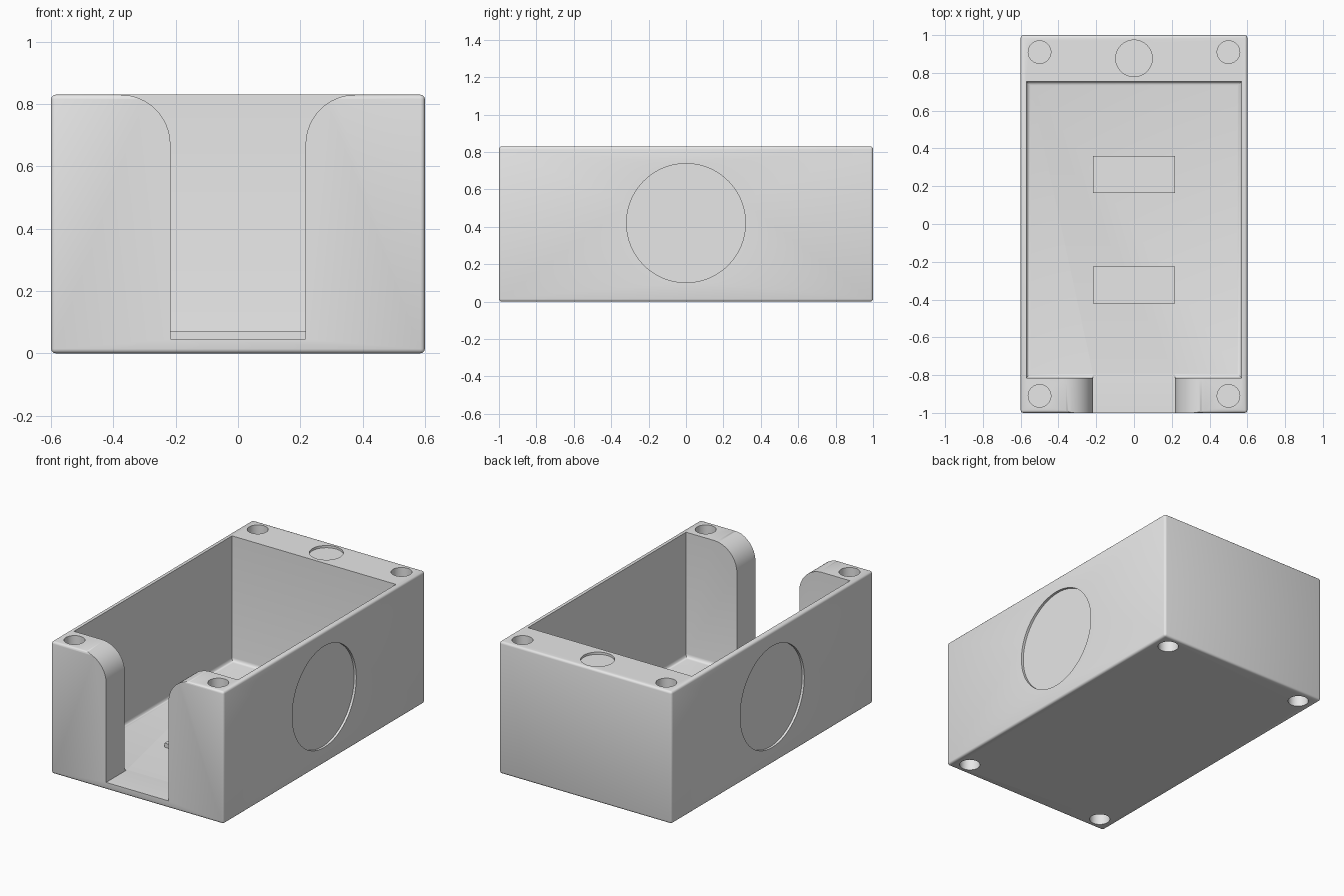
import bpy, bmesh, math
from mathutils import Matrix

if "Cube" in bpy.data.objects:
    bpy.data.objects.remove(bpy.data.objects["Cube"])

HX, HY, H = 0.6, 1.0, 0.83      # half width, half depth, height
FLOOR = 0.045
SLOT, ARC = 0.217, 0.16         # slot half width, flare radius

grey = bpy.data.materials.new("plain grey")
grey.diffuse_color = (0.8, 0.8, 0.8, 1)
grey.use_nodes = True
grey.node_tree.nodes["Principled BSDF"].inputs["Base Color"].default_value = grey.diffuse_color


def finish(bm, name):
    bmesh.ops.recalc_face_normals(bm, faces=bm.faces)
    mesh = bpy.data.meshes.new(name)
    bm.to_mesh(mesh)
    bm.free()
    mesh.materials.append(grey)
    obj = bpy.data.objects.new(name, mesh)
    bpy.context.collection.objects.link(obj)
    return obj


def block(name, x0, x1, y0, y1, z0, z1, radius=0, pick=lambda e: True, segments=4):
    bm = bmesh.new()
    bmesh.ops.create_cube(bm, size=1)
    for v in bm.verts:
        v.co = (x1 if v.co.x > 0 else x0, y1 if v.co.y > 0 else y0, z1 if v.co.z > 0 else z0)
    if radius:
        bmesh.ops.bevel(bm, geom=[e for e in bm.edges if pick(e)], offset=radius,
                        segments=segments, profile=0.5, affect='EDGES')
    return finish(bm, name)


def disc(name, x, y, z, radius, depth, along_x=False, sides=48):
    # cylinder centred on a surface, so it sinks in by the given depth
    bm = bmesh.new()
    turn = Matrix.Rotation(math.pi / 2, 4, 'Y') if along_x else Matrix()
    bmesh.ops.create_cone(bm, cap_ends=True, segments=sides, radius1=radius, radius2=radius,
                          depth=depth * 2, matrix=Matrix.Translation((x, y, z)) @ turn)
    return finish(bm, name)


def carve(target, cutter):
    cutter.hide_render = True
    mod = target.modifiers.new("cut", 'BOOLEAN')
    mod.operation = 'DIFFERENCE'
    mod.solver = 'EXACT'
    mod.object = cutter
    bpy.context.view_layer.objects.active = target
    bpy.ops.object.modifier_apply(modifier=mod.name)
    bpy.data.objects.remove(cutter)


# Outer body with softened edges
body = block("box_body", -HX, HX, -HY, HY, 0, H, 0.014, segments=3)

# Inner cavity, rounded where the walls meet the floor
carve(body, block("cavity_cutter", -0.57, 0.57, -0.815, 0.755, FLOOR, 1.2, 0.022,
                  lambda e: all(v.co.z < 0.5 for v in e.verts)))

# Front access slot, flared at the top
right = [(SLOT, FLOOR)]
for i in range(17):
    a = math.pi - math.pi / 2 * i / 16
    right.append((SLOT + ARC + ARC * math.cos(a), H - ARC + ARC * math.sin(a)))
right.append((SLOT + ARC, 1.0))
profile = right + [(-x, z) for x, z in reversed(right)]
bm = bmesh.new()
face = bm.faces.new([bm.verts.new((x, -1.1, z)) for x, z in profile])
extruded = bmesh.ops.extrude_face_region(bm, geom=[face])["geom"]
bmesh.ops.translate(bm, vec=(0, 0.31, 0),
                    verts=[g for g in extruded if isinstance(g, bmesh.types.BMVert)])
carve(body, finish(bm, "slot_cutter"))

# Blind corner holes in the top and bottom, and round recesses in both sides
for sx in (-1, 1):
    for sy in (-1, 1):
        for z in (0, H):
            carve(body, disc("hole_cutter", sx * 0.5, sy * 0.91, z, 0.06, 0.1, sides=32))
    carve(body, disc("side_recess_cutter", sx * HX, 0, 0.42, 0.318, 0.015, True, 96))

# Shallow recess on top of the thick back wall
carve(body, disc("back_recess_cutter", 0, 0.877, H, 0.097, 0.014))

# Two raised pads on the floor
block("rear_floor_pad", -SLOT, SLOT, 0.165, 0.36, FLOOR - 0.01, 0.071)
block("front_floor_pad", -SLOT, SLOT, -0.42, -0.225, FLOOR - 0.01, 0.071)

# Smooth the curved surfaces, keep the corners crisp
bpy.ops.object.select_all(action='DESELECT')
body.select_set(True)
bpy.context.view_layer.objects.active = body
bpy.ops.object.shade_smooth_by_angle(angle=math.radians(35))
